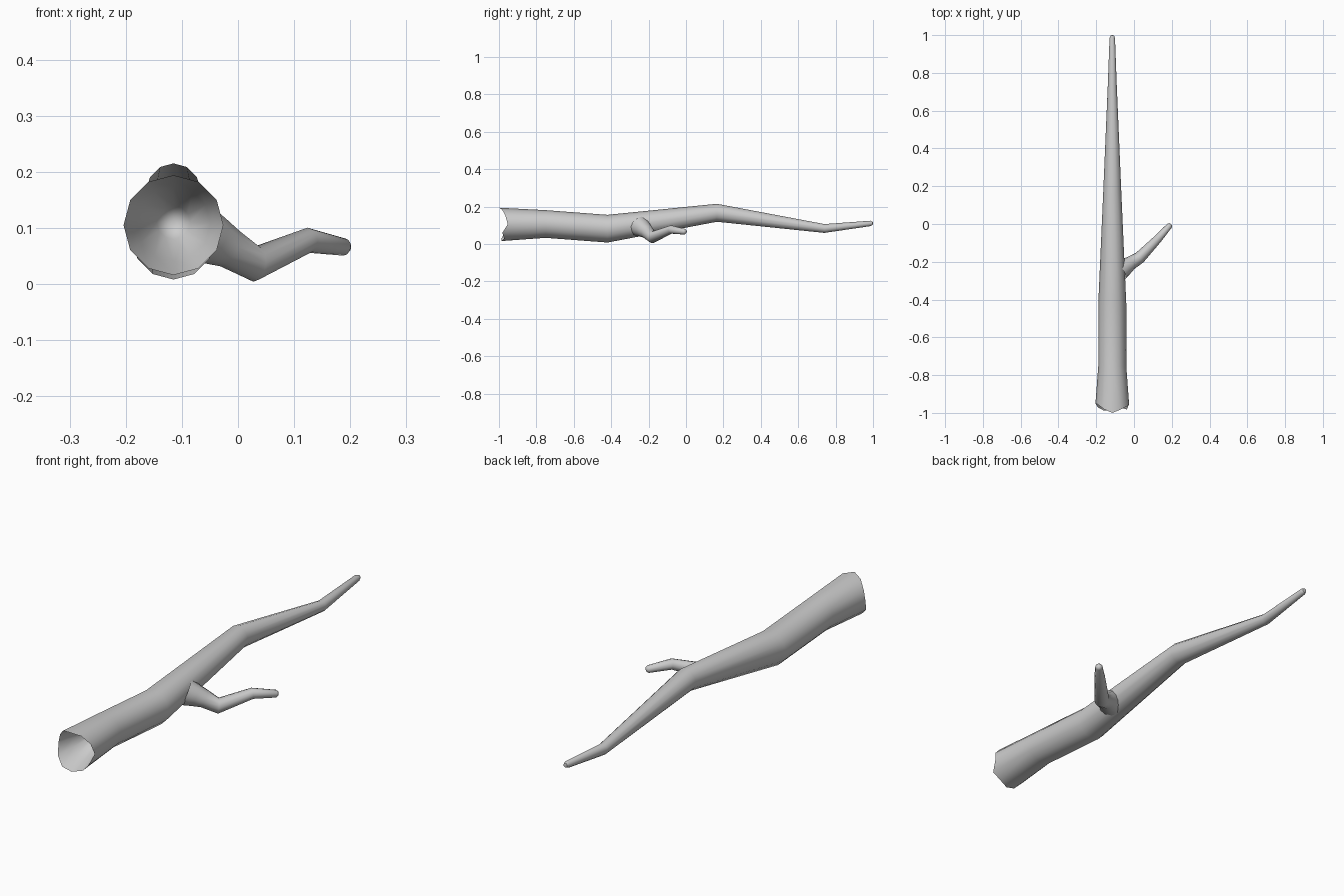
import bpy, bmesh
from math import cos, sin, pi
from mathutils import Vector

if "Cube" in bpy.data.objects:
    bpy.data.objects.remove(bpy.data.objects["Cube"])

SIDES = 12
CX = -0.115


def ring(bm, center, direction, radius, offsets=None):
    """One cross-section loop; offsets push each corner along the direction."""
    c, d = Vector(center), Vector(direction).normalized()
    side = d.cross(Vector((0, 0, 1))).normalized()
    up = side.cross(d)
    out = []
    for i in range(SIDES):
        a = 2 * pi * i / SIDES
        o = offsets[i] if offsets else 0
        out.append(bm.verts.new(c + (side * cos(a) + up * sin(a)) * radius + d * o))
    return out


def bridge(bm, r0, r1):
    for i in range(SIDES):
        j = (i + 1) % SIDES
        bm.faces.new((r0[i], r0[j], r1[j], r1[i]))


def fan(bm, r, point):
    tip = bm.verts.new(point)
    for i in range(SIDES):
        bm.faces.new((r[i], r[(i + 1) % SIDES], tip))


def skin(bm, rings):
    for r0, r1 in zip(rings, rings[1:]):
        bridge(bm, r0, r1)


def finish(bm, name):
    bmesh.ops.recalc_face_normals(bm, faces=bm.faces)
    mesh = bpy.data.meshes.new(name)
    bm.to_mesh(mesh)
    bm.free()
    ob = bpy.data.objects.new(name, mesh)
    bpy.context.collection.objects.link(ob)
    bpy.ops.object.select_all(action='DESELECT')
    ob.select_set(True)
    bpy.context.view_layer.objects.active = ob
    bpy.ops.object.shade_smooth_by_angle(angle=pi / 3.6)
    return ob


# Main limb: hollow broken end, jagged rim, then tapering bent sections
bm = bmesh.new()
Y = Vector((0, 1, 0))
jag = [0.047, 0.035, 0.018, 0.0, 0.02, 0.045, 0.05, 0.03, 0.012, 0.015, 0.028, 0.018]
inner = [j * 0.5 for j in jag]
rings = [
    ring(bm, (CX, -0.80, 0.110), Y, 0.030),
    ring(bm, (CX, -0.91, 0.108), Y, 0.066, inner),
    ring(bm, (CX, -1.00, 0.105), Y, 0.089, jag),
]
for y, z, r in [(-0.75, 0.107, 0.074), (-0.42, 0.082, 0.074), (0.165, 0.167, 0.048),
                (0.74, 0.083, 0.0235), (0.985, 0.110, 0.0145), (0.998, 0.111, 0.009)]:
    rings.append(ring(bm, (CX, y, z), Y, r))
skin(bm, rings)
fan(bm, rings[0], (CX, -0.77, 0.112))
fan(bm, rings[-1], (CX, 1.0, 0.111))
finish(bm, "main_limb")

# Side twig: flared at the limb, bent twice, rounded tip
bm = bmesh.new()
path = [((-0.078, -0.247, 0.094), 0.056), ((-0.047, -0.227, 0.080), 0.046),
        ((-0.018, -0.207, 0.065), 0.037), ((0.030, -0.178, 0.036), 0.032),
        ((0.125, -0.080, 0.078), 0.0225), ((0.189, -0.008, 0.066), 0.0155),
        ((0.194, -0.002, 0.065), 0.010)]
pts = [Vector(p) for p, r in path]
rings = []
for i, (p, r) in enumerate(path):
    a = (pts[i] - pts[max(i - 1, 0)]).normalized()
    b = (pts[min(i + 1, len(pts) - 1)] - pts[i]).normalized()
    rings.append(ring(bm, p, a + b, r))
skin(bm, rings)
fan(bm, rings[-1], (0.196, 0.0, 0.065))
finish(bm, "side_twig")
